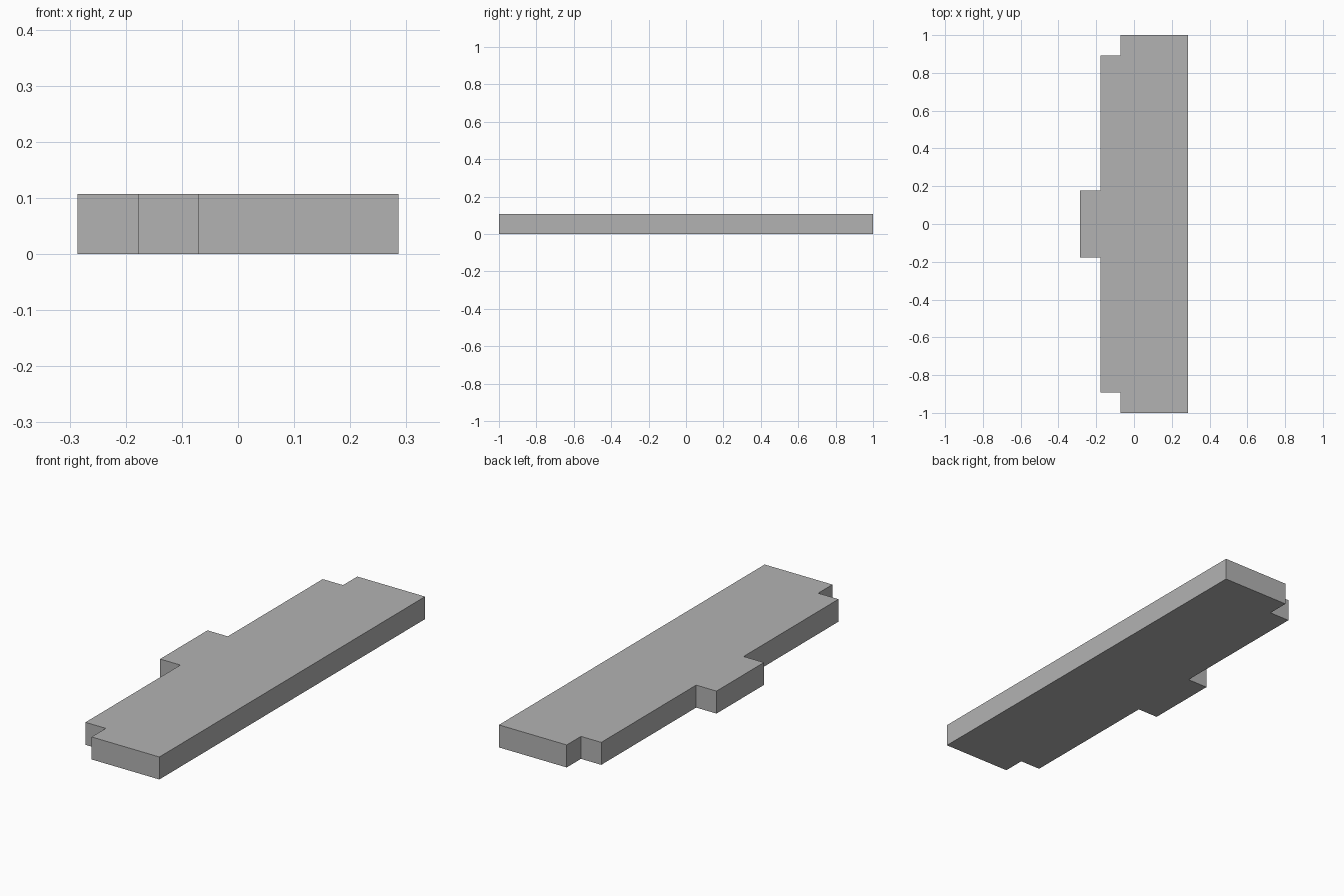
import bpy
import bmesh

# Remove the default cube
cube = bpy.data.objects.get("Cube")
if cube:
    bpy.data.objects.remove(cube, do_unlink=True)

UNIT = 2 / 56          # module that every step of the outline follows
THICKNESS = 3 * UNIT

# Single flat grey
grey = bpy.data.materials.new("plain_grey")
grey.use_nodes = True
colour = (0.45, 0.45, 0.45, 1)
grey.diffuse_color = colour
grey.node_tree.nodes["Principled BSDF"].inputs["Base Color"].default_value = colour

# Half of the stepped outline (x, y), mirrored across y for the other half
half = [(8, 28), (-2, 28), (-2, 25), (-5, 25), (-5, 5), (-8, 5)]
outline = half + [(x, -y) for x, y in reversed(half)]

# Extrude the outline into a slab
bm = bmesh.new()
base = bm.faces.new([bm.verts.new((x * UNIT, y * UNIT, 0)) for x, y in outline])
extruded = bmesh.ops.extrude_face_region(bm, geom=[base], use_keep_orig=True)
top_verts = [v for v in extruded["geom"] if isinstance(v, bmesh.types.BMVert)]
bmesh.ops.translate(bm, verts=top_verts, vec=(0, 0, THICKNESS))
bmesh.ops.recalc_face_normals(bm, faces=bm.faces[:])

mesh = bpy.data.meshes.new("stepped_slab")
bm.to_mesh(mesh)
bm.free()
mesh.materials.append(grey)
slab = bpy.data.objects.new("stepped_slab", mesh)
bpy.context.collection.objects.link(slab)
